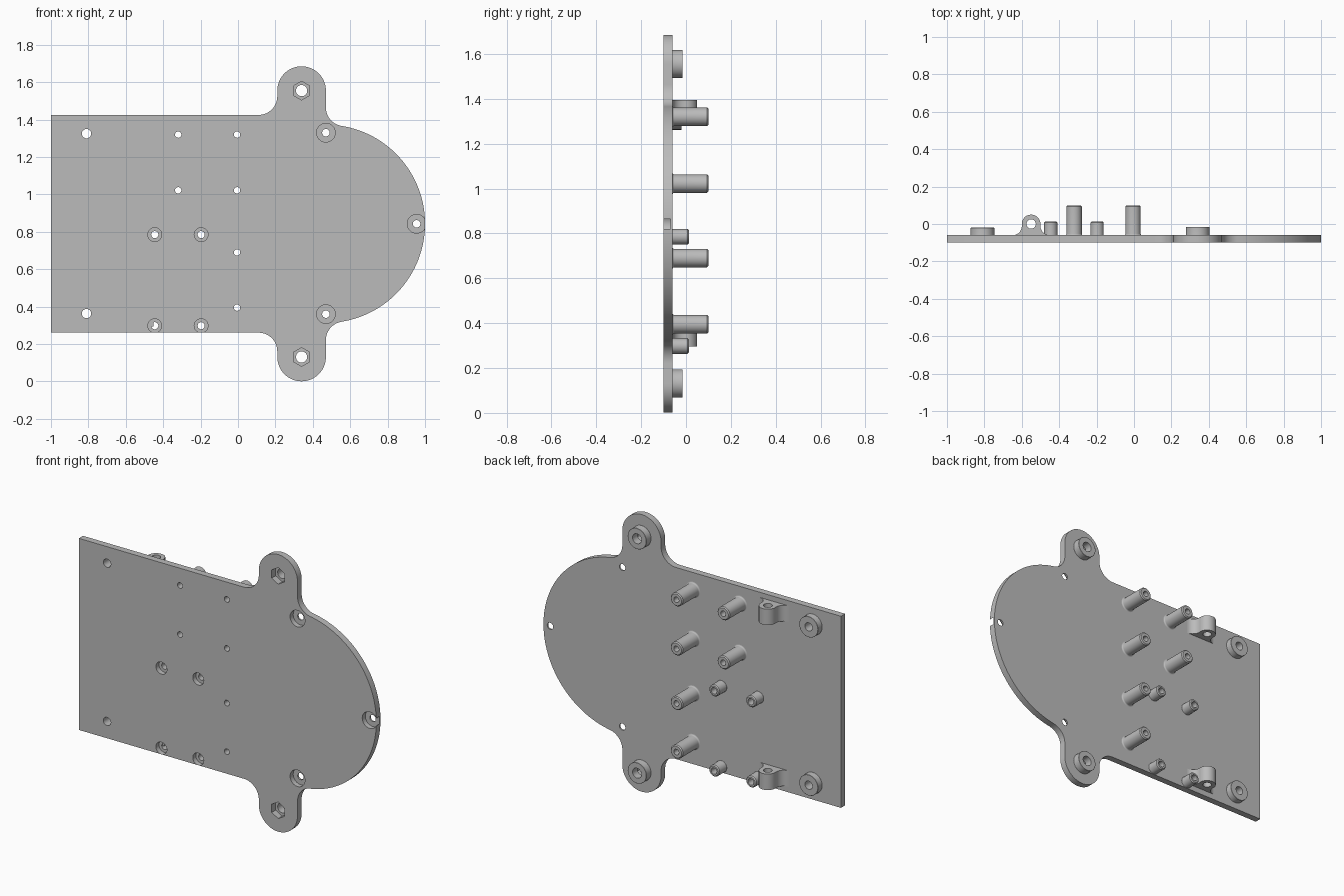
import bpy, bmesh
from math import sin, cos, pi, radians, sqrt, atan2

default = bpy.data.objects.get("Cube")
if default:
    bpy.data.objects.remove(default, do_unlink=True)

grey = bpy.data.materials.new("Plain grey")
grey.use_nodes = True
COLOUR = (0.5, 0.5, 0.5, 1)
grey.diffuse_color = COLOUR
grey.node_tree.nodes["Principled BSDF"].inputs["Base Color"].default_value = COLOUR

FRONT, BACK, MID = -0.1, -0.06, 0.843   # plate faces and its mirror height


def make_object(name, bm):
    bmesh.ops.recalc_face_normals(bm, faces=bm.faces)
    mesh = bpy.data.meshes.new(name)
    bm.to_mesh(mesh)
    bm.free()
    mesh.materials.append(grey)
    obj = bpy.data.objects.new(name, mesh)
    bpy.context.collection.objects.link(obj)
    return obj


def smooth(obj):
    bpy.ops.object.select_all(action='DESELECT')
    obj.select_set(True)
    bpy.context.view_layer.objects.active = obj
    bpy.ops.object.shade_smooth_by_angle(angle=radians(30))


def arc(cx, cy, r, start, end, steps=16):
    """Points along an arc, angles in degrees."""
    angles = [radians(start + (end - start) * i / steps) for i in range(steps + 1)]
    return [(cx + r * cos(a), cy + r * sin(a)) for a in angles]


def add_prism(bm, points, shift):
    """Add a solid by extruding a closed loop of 3D points."""
    face = bm.faces.new([bm.verts.new(p) for p in points])
    new = bmesh.ops.extrude_face_region(bm, geom=[face])["geom"]
    verts = [g for g in new if isinstance(g, bmesh.types.BMVert)]
    bmesh.ops.translate(bm, verts=verts, vec=shift)


def add_round_y(bm, x, z, r, y0, y1, sides=32, turn=0):
    loop = arc(x, z, r, turn, turn + 360, sides)[:-1]
    add_prism(bm, [(px, y0, pz) for px, pz in loop], (0, y1 - y0, 0))


def cut(obj, bm):
    """Subtract the solids in bm from obj."""
    cutter = make_object("cutter", bm)
    cutter.hide_render = True
    mod = obj.modifiers.new("Cut", 'BOOLEAN')
    mod.operation, mod.solver, mod.object = 'DIFFERENCE', 'EXACT', cutter
    bpy.context.view_layer.objects.active = obj
    bpy.ops.object.modifier_apply(modifier=mod.name)
    bpy.data.objects.remove(cutter, do_unlink=True)


def lathe(name, x, z, profile, sides=32):
    """Revolve a closed (radius, y) profile round a front-to-back axis."""
    bm = bmesh.new()
    rings = [[bm.verts.new((x + r * cos(2 * pi * i / sides), y,
                            z + r * sin(2 * pi * i / sides)))
              for i in range(sides)] for r, y in profile]
    for a, b in zip(rings, rings[1:] + rings[:1]):
        for i in range(sides):
            j = (i + 1) % sides
            bm.faces.new((a[i], a[j], b[j], b[i]))
    smooth(make_object(name, bm))


def standoff(name, x, z, r, bore, tip, flare, chamfer):
    foot = BACK - 0.002
    profile = [(bore, foot), (r + flare, foot), (r + flare, BACK)]
    # Concave fillet at the foot, small chamfer at the tip
    profile += arc(r + flare, BACK + flare, flare, 270, 180, 5)[1:]
    profile += [(r, tip - chamfer), (r - chamfer, tip), (bore, tip)]
    lathe(name, x, z, profile)


# Plate outline: upper half, then mirrored
EAR_X, EAR_R, EAR_Z = 0.34, 0.13, 1.555
NOSE_X, NOSE_R, FILLET = 0.47, 0.53, 0.1
rise = sqrt((NOSE_R + FILLET) ** 2 - FILLET ** 2)
lean = atan2(rise, FILLET) * 180 / pi
half = [(-1, 1.425)]
half += arc(0.11, 1.525, FILLET, 270, 360)
half += arc(EAR_X, EAR_Z, EAR_R, 180, 0, 32)
half += arc(NOSE_X + FILLET, MID + rise, FILLET, 180, 180 + lean)
half += arc(NOSE_X, MID, NOSE_R, lean, 0, 40)[1:]
outline = half + [(x, 2 * MID - z) for x, z in reversed(half[:-1])]
bm = bmesh.new()
add_prism(bm, [(x, FRONT, z) for x, z in outline], (0, BACK - FRONT, 0))
plate = make_object("base_plate", bm)

# Hole positions
corner = [(-0.81, 1.325), (-0.81, 0.363)]
ears = [(EAR_X, EAR_Z), (EAR_X, 2 * MID - EAR_Z)]
nose = [(0.47, 1.33), (0.47, 0.36), (0.955, MID)]
tall = [(-0.32, 1.32), (-0.32, 1.022)] + [(-0.005, z) for z in (1.32, 1.022, 0.69, 0.395)]
short = [(x, z) for x in (-0.445, -0.197) for z in (0.785, 0.298)]

# Round bores through the plate
bores = bmesh.new()
for places, r in ((corner, 0.025), (nose, 0.02), (tall, 0.017), (short, 0.019)):
    for x, z in places:
        add_round_y(bores, x, z, r, FRONT - 0.05, BACK + 0.05)
cut(plate, bores)

# Screw-head pockets and hexagonal nut pockets in the front face
pockets = bmesh.new()
for places, r in ((nose, 0.05), (short, 0.037)):
    for x, z in places:
        add_round_y(pockets, x, z, r, FRONT - 0.05, FRONT + 0.03)
for x, z in ears:
    add_round_y(pockets, x, z, 0.05, FRONT - 0.05, BACK + 0.05, 6, 30)
cut(plate, pockets)
smooth(plate)

# Hollow posts and bosses on the back
for x, z in tall:
    standoff("tall_post", x, z, 0.041, 0.017, 0.1, 0.008, 0.006)
for x, z in short:
    standoff("short_post", x, z, 0.035, 0.019, 0.013, 0.002, 0.006)
for x, z in corner:
    standoff("corner_boss", x, z, 0.063, 0.025, -0.02, 0.001, 0.001)
for x, z in ears:
    standoff("ear_boss", x, z, 0.063, 0.03, -0.015, 0.001, 0.001)

# Eyelets with flared feet
EYE_X, EYE_R, FOOT_R = -0.55, 0.05, 0.05
reach = sqrt((EYE_R + FOOT_R) ** 2 - (BACK + FOOT_R) ** 2)
tilt = atan2(-(BACK + FOOT_R), reach) * 180 / pi
right_foot = arc(reach, BACK + FOOT_R, FOOT_R, 270, 180 - tilt, 10)
top = arc(0, 0, EYE_R, -tilt, 180 + tilt, 32)[1:-1]
left_foot = [(-x, y) for x, y in reversed(right_foot)]
section = ([(reach, BACK - 0.002)] + right_foot + top + left_foot
           + [(-reach, BACK - 0.002)])
for name, low in (("upper_eyelet", 1.297), ("lower_eyelet", 0.295)):
    bm = bmesh.new()
    add_prism(bm, [(EYE_X + x, y, low) for x, y in section], (0, 0, 0.097))
    eyelet = make_object(name, bm)
    hole = bmesh.new()
    add_prism(hole, [(EYE_X + x, y, low - 0.05)
                     for x, y in arc(0, 0, 0.025, 0, 360, 32)[:-1]], (0, 0, 0.2))
    cut(eyelet, hole)
    smooth(eyelet)
